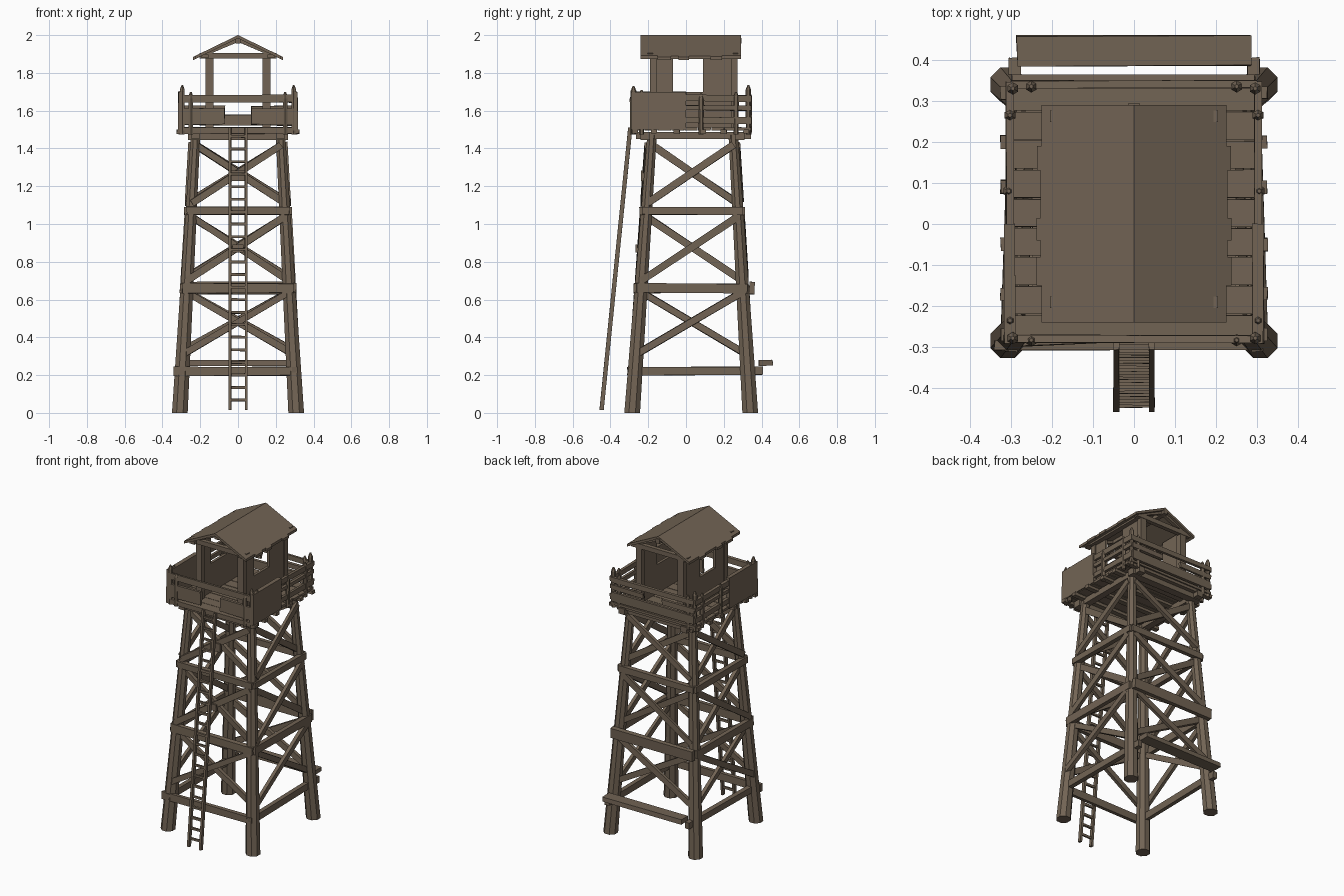
import bpy, bmesh, math, random
from mathutils import Vector as V

if "Cube" in bpy.data.objects:
    bpy.data.objects.remove(bpy.data.objects["Cube"])

random.seed(4)
wood = bpy.data.materials.new("weathered brown wood")
wood.diffuse_color = (0.168, 0.127, 0.089, 1)
wood.use_nodes = True
wood.node_tree.nodes["Principled BSDF"].inputs["Base Color"].default_value = wood.diffuse_color


def finish(name, bm):
    bmesh.ops.recalc_face_normals(bm, faces=bm.faces[:])
    me = bpy.data.meshes.new(name)
    bm.to_mesh(me)
    bm.free()
    me.materials.append(wood)
    ob = bpy.data.objects.new(name, me)
    bpy.context.collection.objects.link(ob)
    return ob


def beam(name, a, b, h, w, out=(0, 0, 1), rough=0.003):
    """Plank from a to b: w thick along 'out', h tall across it, slightly uneven."""
    a, b = V(a), V(b)
    d = (b - a).normalized()
    y = V(out)
    y = (y - d * y.dot(d)).normalized()
    z = d.cross(y)
    bm = bmesh.new()
    rings = []
    for p in (a, b):
        rings.append([bm.verts.new(p + y * (sy * w / 2 + random.uniform(-rough, rough) * .5)
                                   + z * (sz * h / 2 + random.uniform(-rough, rough))
                                   + d * random.uniform(-rough, rough))
                      for sy, sz in ((-1, -1), (1, -1), (1, 1), (-1, 1))])
    for i in range(4):
        j = (i + 1) % 4
        bm.faces.new((rings[0][i], rings[0][j], rings[1][j], rings[1][i]))
    bm.faces.new(rings[0])
    bm.faces.new(rings[1])
    return finish(name, bm)


def box(name, x0, x1, y0, y1, z0, z1, rough=0.0):
    ym, zm = (y0 + y1) / 2, (z0 + z1) / 2
    return beam(name, (x0, ym, zm), (x1, ym, zm), y1 - y0, z1 - z0, (0, 0, 1), rough)


def log(name, rings, n=8):
    """Round timber through a list of (centre, radius) with level rings."""
    bm = bmesh.new()
    loops = []
    for c, r in rings:
        loops.append([bm.verts.new((c[0] + r * math.cos(math.tau * (i + .5) / n),
                                    c[1] + r * math.sin(math.tau * (i + .5) / n), c[2])) for i in range(n)])
    for lo, hi in zip(loops, loops[1:]):
        for i in range(n):
            j = (i + 1) % n
            bm.faces.new((lo[i], lo[j], hi[j], hi[i]))
    bm.faces.new(loops[0])
    bm.faces.new(loops[-1])
    return finish(name, bm)


def leg_at(sx, sy, z):
    t = z / 1.47
    return V((sx * (0.308 - 0.083 * t), (-0.285 + 0.105 * t) if sy < 0 else (0.34 - 0.09 * t), z))


# Four tapering legs
for sx in (-1, 1):
    for sy in (-1, 1):
        log("leg", [(leg_at(sx, sy, z), 0.045 - 0.018 * z / 1.47) for z in (0, 0.5, 1.0, 1.47)])

# Horizontal rails and cross bracing on every face
faces = {"front": ((-1, -1), (1, -1), V((0, -1, 0))), "back": ((-1, 1), (1, 1), V((0, 1, 0))),
         "right": ((1, -1), (1, 1), V((1, 0, 0))), "left": ((-1, -1), (-1, 1), V((-1, 0, 0)))}
for side, (l, r, out) in faces.items():
    for z, h in ((0.66, 0.05), (1.07, 0.042)):
        a, b = leg_at(*l, z), leg_at(*r, z)
        d = (b - a).normalized() * 0.025
        o = out * (0.05 if side == "back" and z < 1 else 0.024)
        if side == "back" and z < 1:
            h = 0.065
        beam(side + "_rail", a - d + o, b + d + o, h, 0.028, out)
    for z0, z1 in ((0.31, 0.64), (0.70, 1.04), (1.11, 1.42)):
        s = 0.02 if side == "back" else 0
        beam(side + "_brace", leg_at(*l, z0 + s) + out * 0.024, leg_at(*r, z1) + out * 0.024, 0.036, 0.022, out)
        beam(side + "_brace", leg_at(*r, z0 + s) + out * 0.002, leg_at(*l, z1) + out * 0.002, 0.036, 0.022, out)

# Bottom rails and the loose plank at the back
beam("front_bottom_rail", (-0.34, -0.295, 0.22), (0.30, -0.295, 0.22), 0.045, 0.025, (0, 1, 0))
for sx in (-1, 1):
    beam("side_bottom_rail", (sx * 0.30, -0.31, 0.22), (sx * 0.29, 0.405, 0.225), 0.042, 0.03, (1, 0, 0))
beam("back_plank", (-0.285, 0.422, 0.265), (0.285, 0.422, 0.265), 0.073, 0.03)

# Cover plates where the front braces cross
for z, s in ((1.255, 0.036), (0.87, 0.028)):
    y = leg_at(1, -1, z).y - 0.036
    box("brace_plate", -s, s, y - 0.008, y + 0.008, z - s * .75, z + s * .75)

# Ladder
foot, top = V((0, -0.447, 0.015)), V((0, -0.295, 1.51))
for sx in (-1, 1):
    o = V((sx * 0.043, 0, 0))
    beam("ladder_rail", foot + o, top + o, 0.014, 0.022, (0, 1, 0), 0.001)
for i in range(22):
    p = foot.lerp(top, (i + 0.8) / 22.5)
    beam("ladder_rung", p - V((0.045, 0, 0)), p + V((0.045, 0, 0)), 0.014, 0.012, (0, 1, 0), 0.002)

# Platform beams, joists and deck boards
for y in (-0.215, 0.285):
    box("main_beam", -0.265, 0.265, y - 0.025, y + 0.025, 1.445, 1.488)
for x in (-0.225, 0.225):
    box("side_beam", x - 0.022, x + 0.022, -0.265, 0.345, 1.45, 1.488)
for y in (-0.27, -0.17, -0.05, 0.09, 0.20, 0.32):
    box("joist", -0.325, 0.325, y - 0.016, y + 0.016, 1.478, 1.5, 0.002)
for i in range(9):
    y = -0.29 + i * 0.0708
    e = random.uniform(0, 0.008)
    box("deck_board", -0.312 + e, 0.312 - e, y, y + 0.0675, 1.496, 1.512, 0.001)

# Railing posts with pointed tops
posts = [(s * x, y, h) for s in (-1, 1) for x, y, h in (
    (0.25, -0.283, 1.69), (0.302, -0.235, 1.71), (0.302, 0.265, 1.70), (0.305, 0.08, 1.69),
    (0.25, 0.335, 1.70), (0.295, -0.278, 1.73), (0.295, 0.33, 1.735))]
for x, y, h in posts:
    log("railing_post", [((x, y, 1.475), 0.013), ((x, y, h - 0.025), 0.015), ((x, y, h), 0.005)], 6)

# Front: top rail and two low boards with a gap for the ladder
beam("front_top_rail", (-0.29, -0.28, 1.662), (0.30, -0.28, 1.665), 0.036, 0.018, (0, 1, 0))
for sx in (-1, 1):
    beam("front_low_board", (sx * 0.07, -0.28, 1.57), (sx * 0.30, -0.28, 1.568), 0.085, 0.018, (0, 1, 0))
# Back rails
beam("back_top_rail", (-0.30, 0.34, 1.665), (0.30, 0.34, 1.66), 0.034, 0.018, (0, 1, 0))
beam("back_low_rail", (-0.30, 0.34, 1.55), (0.30, 0.34, 1.55), 0.055, 0.018, (0, 1, 0))
beam("back_mid_rail", (-0.30, 0.34, 1.61), (-0.07, 0.34, 1.61), 0.03, 0.018, (0, 1, 0))
beam("back_mid_rail", (0.07, 0.34, 1.61), (0.30, 0.34, 1.61), 0.03, 0.018, (0, 1, 0))
# Sides: solid panel in front, open rails behind
for sx in (-1, 1):
    xa, xb = sorted((sx * 0.288, sx * 0.316))
    box("side_panel", xa, xb, -0.29, 0.0, 1.50, 1.70, 0.002)
    for z, h in ((1.668, 0.034), (1.615, 0.024), (1.55, 0.034)):
        beam("side_rail", (sx * 0.302, -0.01, z), (sx * 0.302, 0.345, z - 0.003), h, 0.018, (1, 0, 0))

# Cabin posts, walls with a window each, and tie beams
for sx in (-1, 1):
    for y in (-0.172, 0.255):
        box("cabin_post", sx * 0.152 - 0.021, sx * 0.152 + 0.021, y - 0.018, y + 0.018, 1.51, 1.89)
    xa, xb = sx * 0.155 - 0.009, sx * 0.155 + 0.009
    box("cabin_wall_front", xa, xb, -0.18, -0.07, 1.51, 1.90)
    box("cabin_wall_back", xa, xb, 0.09, 0.25, 1.51, 1.90)
    box("cabin_wall_sill", xa, xb, -0.07, 0.09, 1.51, 1.70)
    box("wall_plate", sx * 0.175 - 0.018, sx * 0.175 + 0.018, -0.225, 0.275, 1.878, 1.898)
for y in (-0.19, 0.262):
    box("tie_beam", -0.205, 0.205, y - 0.014, y + 0.014, 1.876, 1.906)
    for sx in (-1, 1):
        beam("rafter", (sx * 0.205, y, 1.888), (0, y, 1.975), 0.02, 0.022, (0, 1, 0), 0.001)
box("ridge_beam", -0.014, 0.014, -0.225, 0.295, 1.955, 1.985)

# Roof slopes with ragged eaves
eaves = [(-0.24, .225), (-0.15, .225), (-0.15, .237), (-0.08, .237), (-0.08, .228), (-0.04, .228), (-0.04, .238),
         (0.015, .238), (0.015, .228), (0.13, .228), (0.13, .236), (0.19, .236), (0.19, .225), (0.29, .225)]
for sx in (-1, 1):
    bm = bmesh.new()
    outline = [(-0.24, 0.0)] + eaves + [(0.29, 0.0)]
    f = bm.faces.new([bm.verts.new((sx * x, y, 2.0 - 0.485 * x)) for y, x in outline])
    ext = bmesh.ops.extrude_face_region(bm, geom=[f], use_keep_orig=True)
    for v in ext["geom"]:
        if isinstance(v, bmesh.types.BMVert):
            v.co.z -= 0.017
    finish("roof_slope", bm)
